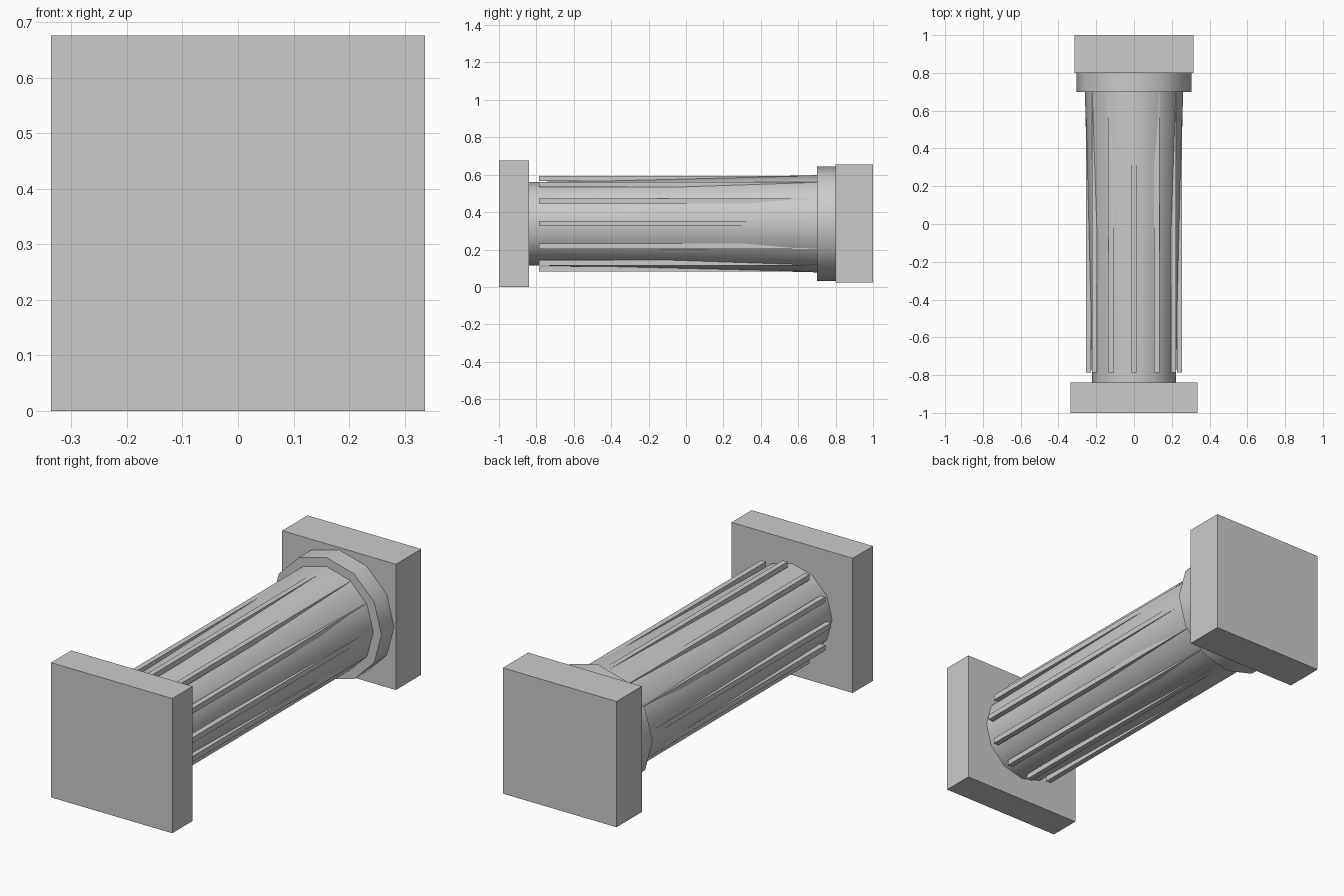
import bpy, math
from math import radians

if "Cube" in bpy.data.objects:
    bpy.data.objects.remove(bpy.data.objects["Cube"])

AXIS_Z = 0.338  # height of the column's long axis, which runs along y


def box(name, x, z, y0, y1, w, h):
    bpy.ops.mesh.primitive_cube_add(size=1, location=(x, (y0 + y1) / 2, z))
    ob = bpy.context.object
    ob.name = name
    ob.scale = (w, y1 - y0, h)
    bpy.ops.object.transform_apply(location=False, rotation=False, scale=True)
    return ob


def drum(name, y0, y1, r0, r1, sides=12):
    # tapered drum along y: radius r0 at y0, r1 at y1
    bpy.ops.mesh.primitive_cone_add(vertices=sides, radius1=r0, radius2=r1,
                                    depth=y1 - y0,
                                    location=(0, (y0 + y1) / 2, AXIS_Z),
                                    rotation=(radians(-90), 0, 0))
    ob = bpy.context.object
    ob.name = name
    bpy.ops.object.transform_apply(location=False, rotation=True, scale=True)
    bpy.ops.object.shade_smooth_by_angle(angle=radians(40))
    return ob


# square end blocks
box("capital_block", 0, AXIS_Z, -1.0, -0.84, 0.672, 0.675)
box("base_block", 0, AXIS_Z + 0.002, 0.8, 1.0, 0.63, 0.63)

# tapered shaft and base ring
drum("shaft", -0.84, 0.7, 0.222, 0.26)
drum("base_ring", 0.7, 0.8, 0.305, 0.305)

# twelve straight ribs, partly swallowed by the widening shaft
RIB_R, RIB_W = 0.241, 0.027
for i in range(12):
    a = radians(30 * i)
    box(f"rib_{i + 1}", RIB_R * math.cos(a), AXIS_Z + RIB_R * math.sin(a),
        -0.785, 0.7, RIB_W, RIB_W)
